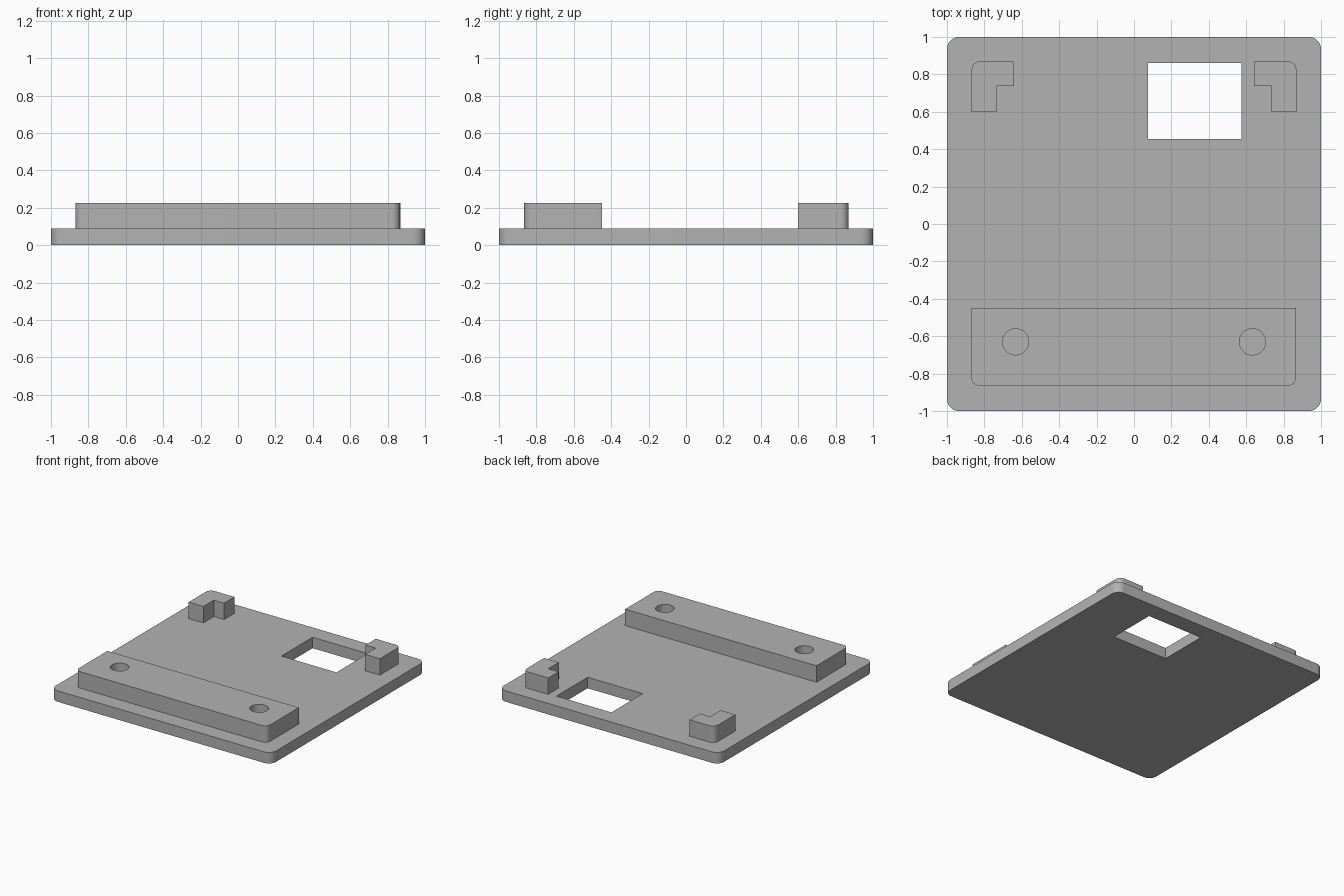
import bpy
import bmesh
import math
from mathutils import Vector

cube = bpy.data.objects.get("Cube")
if cube:
    bpy.data.objects.remove(cube, do_unlink=True)

grey = bpy.data.materials.new("plain_grey")
grey.use_nodes = True
colour = (0.45, 0.45, 0.45, 1)
grey.diffuse_color = colour
grey.node_tree.nodes["Principled BSDF"].inputs["Base Color"].default_value = colour

PLATE_TOP = 0.09
PAD_TOP = 0.225


def rounded(corners, steps=10):
    """Outline from (x, y, radius) corners, with a true arc at each right angle."""
    points = []
    count = len(corners)
    for i, (x, y, r) in enumerate(corners):
        here = Vector((x, y))
        if r == 0:
            points.append(here)
            continue
        back = (Vector(corners[i - 1][:2]) - here).normalized() * r
        ahead = (Vector(corners[(i + 1) % count][:2]) - here).normalized() * r
        centre = here + back + ahead
        for k in range(steps + 1):
            a = math.pi / 2 * k / steps
            points.append(centre - ahead * math.cos(a) - back * math.sin(a))
    return points


def prism(name, points, z0, z1):
    """Extrude a flat outline between two heights."""
    bm = bmesh.new()
    face = bm.faces.new([bm.verts.new((p[0], p[1], z0)) for p in points])
    top = bmesh.ops.extrude_face_region(bm, geom=[face])["geom"]
    verts = [v for v in top if isinstance(v, bmesh.types.BMVert)]
    bmesh.ops.translate(bm, verts=verts, vec=(0, 0, z1 - z0))
    bmesh.ops.recalc_face_normals(bm, faces=bm.faces)
    mesh = bpy.data.meshes.new(name)
    bm.to_mesh(mesh)
    bm.free()
    mesh.materials.append(grey)
    ob = bpy.data.objects.new(name, mesh)
    bpy.context.collection.objects.link(ob)
    return ob


def activate(ob):
    bpy.ops.object.select_all(action="DESELECT")
    ob.select_set(True)
    bpy.context.view_layer.objects.active = ob


def cut(ob, cutter):
    """Subtract the cutter, then discard it."""
    cutter.hide_render = True
    mod = ob.modifiers.new("cut", "BOOLEAN")
    mod.operation = "DIFFERENCE"
    mod.solver = "EXACT"
    mod.object = cutter
    activate(ob)
    bpy.ops.object.modifier_apply(modifier=mod.name)
    bpy.data.objects.remove(cutter, do_unlink=True)


# Base plate with a rectangular window near the back
plate = prism("base_plate", rounded([(-1, -1, 0.065), (1, -1, 0.065),
                                     (1, 1, 0.065), (-1, 1, 0.065)]), 0, PLATE_TOP)
window = [(0.075, 0.455), (0.575, 0.455), (0.575, 0.86), (0.075, 0.86)]
cut(plate, prism("window_cutter", window, -0.1, 0.2))

# Front mounting bar, rounded on its front corners, with two round holes
bar = prism("front_bar", rounded([(-0.87, -0.865, 0.045), (0.867, -0.865, 0.045),
                                  (0.867, -0.45, 0), (-0.87, -0.45, 0)]), PLATE_TOP, PAD_TOP)
for side in (-1, 1):
    ring = [(side * 0.633 + 0.07 * math.cos(a), -0.63 + 0.07 * math.sin(a))
            for a in (math.tau * k / 48 for k in range(48))]
    cut(bar, prism("hole_cutter", ring, 0, 0.4))

# L-shaped corner stops at the back
parts = [plate, bar]
for side, name in ((1, "left_corner_stop"), (-1, "right_corner_stop")):
    outline = [(0.642, 0.87, 0), (0.642, 0.737, 0), (0.735, 0.737, 0),
               (0.735, 0.6, 0), (0.868, 0.6, 0), (0.868, 0.87, 0.045)]
    parts.append(prism(name, rounded([(side * x, y, r) for x, y, r in outline]),
                       PLATE_TOP, PAD_TOP))

# Smooth the arcs while keeping the edges crisp
for ob in parts:
    activate(ob)
    bpy.ops.object.shade_smooth_by_angle(angle=math.radians(30))
